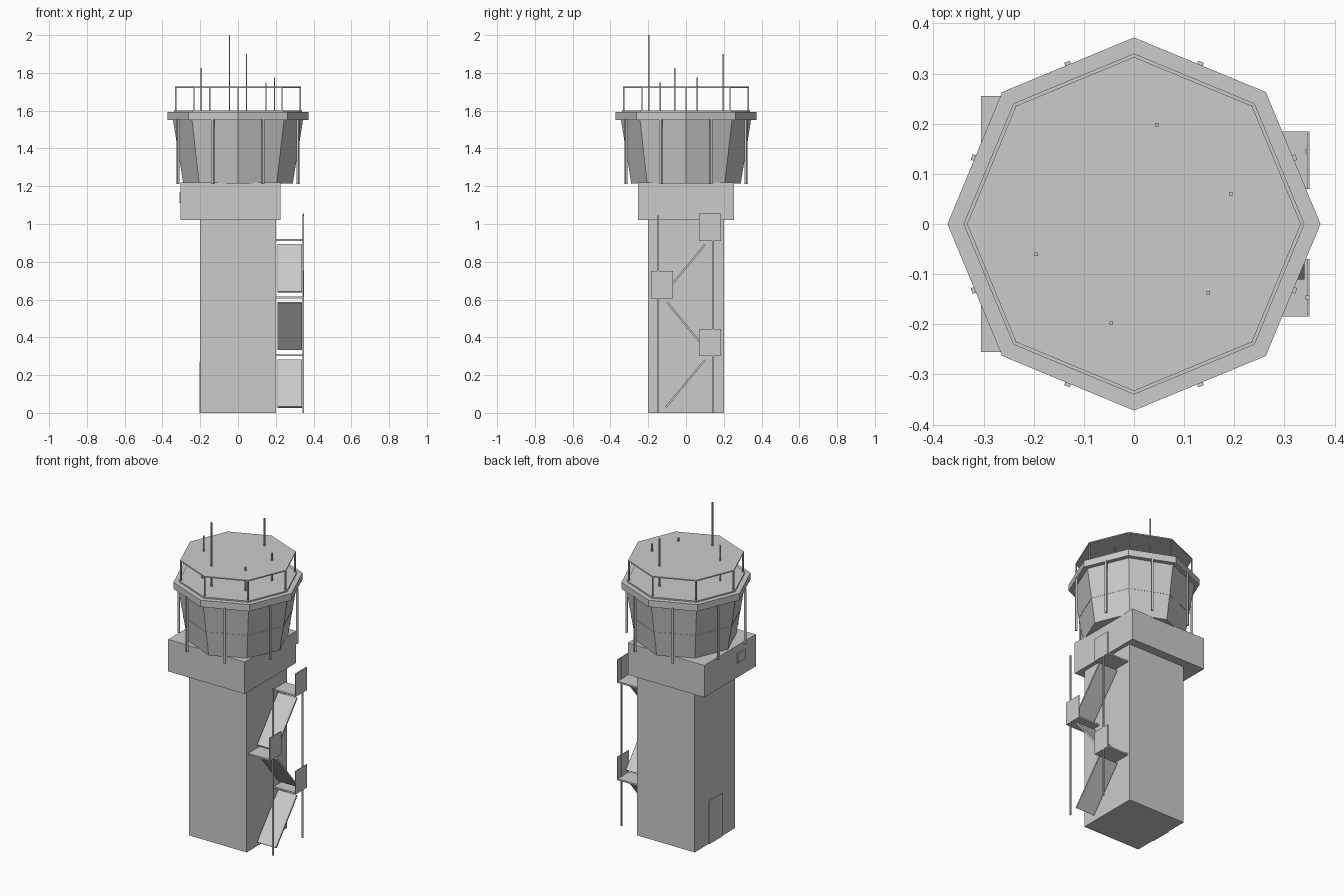
import bpy, math
from mathutils import Vector

if "Cube" in bpy.data.objects:
    bpy.data.objects.remove(bpy.data.objects["Cube"], do_unlink=True)

# One flat grey for the whole tower
grey = bpy.data.materials.new("concrete_grey")
grey.use_nodes = True
COLOUR = (0.6, 0.6, 0.6, 1)
grey.diffuse_color = COLOUR
grey.node_tree.nodes["Principled BSDF"].inputs["Base Color"].default_value = COLOUR


def make(name, verts, faces):
    mesh = bpy.data.meshes.new(name)
    mesh.from_pydata(verts, [], faces)
    mesh.materials.append(grey)
    obj = bpy.data.objects.new(name, mesh)
    bpy.context.collection.objects.link(obj)
    return obj


def loft(name, rings):
    """Closed solid skinned through equal-sized rings, bottom to top."""
    n = len(rings[0])
    verts = [v for ring in rings for v in ring]
    faces = [tuple(reversed(range(n))), tuple(range(len(verts) - n, len(verts)))]
    for k in range(len(rings) - 1):
        for i in range(n):
            j = (i + 1) % n
            faces.append((k * n + i, k * n + j, (k + 1) * n + j, (k + 1) * n + i))
    return make(name, verts, faces)


def box(name, x, y, z):
    ring = [(x[0], y[0]), (x[1], y[0]), (x[1], y[1]), (x[0], y[1])]
    return loft(name, [[(a, b, h) for a, b in ring] for h in z])


def post(name, x, y, z0, z1, width=0.007):
    h = width / 2
    return box(name, (x - h, x + h), (y - h, y + h), (z0, z1))


def polar(radius, degrees):
    a = math.radians(degrees)
    return radius * math.cos(a), radius * math.sin(a)


def octagon(name, profile):
    """Octagonal solid from (radius, height) pairs, corners on the axes."""
    return loft(name, [[(*polar(r, 45 * i), z) for i in range(8)] for r, z in profile])


# Shaft and the wider block on it
box("tower_shaft", (-0.2, 0.2), (-0.2, 0.2), (0, 1.02))
box("upper_block", (-0.305, 0.225), (-0.255, 0.255), (1.02, 1.22))
box("door", (-0.205, -0.199), (-0.07, 0.06), (0, 0.27))
box("wall_hatch", (-0.31, -0.304), (-0.145, -0.07), (1.11, 1.17))

# Control cab, window sill and roof
octagon("control_cab", [(0.29, 1.215), (0.345, 1.555)])
octagon("window_sill", [(0.316, 1.367), (0.317, 1.373)])
octagon("roof_slab", [(0.372, 1.55), (0.372, 1.592)])
octagon("roof_curb", [(0.34, 1.59), (0.34, 1.6)])
octagon("roof_canopy", [(0.333, 1.72), (0.333, 1.727)])

for i in range(8):
    # Canopy posts on the corners, hanging struts at mid-facet
    px, py = polar(0.329, 45 * i)
    post("canopy_post", px, py, 1.59, 1.722)
    strut = post("cab_strut", 0, 0, 1.213, 1.556, 0.012)
    sx, sy = polar(0.344, 45 * i + 22.5)
    strut.location = (sx, sy, 0)
    strut.rotation_euler.z = math.radians(45 * i + 22.5)

# Antennas
for x, y, top in [(-0.045, -0.198, 2.0), (0.045, 0.198, 1.9), (-0.195, -0.06, 1.825),
                  (0.193, 0.06, 1.775), (0.148, -0.137, 1.75), (-0.15, -0.137, 1.722)]:
    post("antenna", x, y, 1.59, top)

# Outside stair: landings with guard panels, joined by sloping flights
for i in range(3):
    side = -1 if i == 1 else 1
    z = 0.3 + 0.305 * i
    ys = sorted((side * 0.07, side * 0.184))
    box("landing", (0.199, 0.345), ys, (z, z + 0.01))
    box("landing_guard", (0.345, 0.35), ys, (z, z + 0.145))

    low = Vector((0, -0.107 * side, z - 0.27))
    high = Vector((0, 0.1 * side, z - 0.02))
    run = (high - low).normalized()
    thick = Vector((0, -run.z, run.y)) * 0.005
    ring = [low - thick, high - thick, high + thick, low + thick]
    if side < 0:
        ring.reverse()
    loft("stair_flight", [[(x, p.y, p.z) for p in ring] for x in (0.21, 0.34)])

post("front_stair_post", 0.346, -0.147, 0, 1.045, 0.008)
post("back_stair_post", 0.346, 0.145, 0, 1.05, 0.008)
